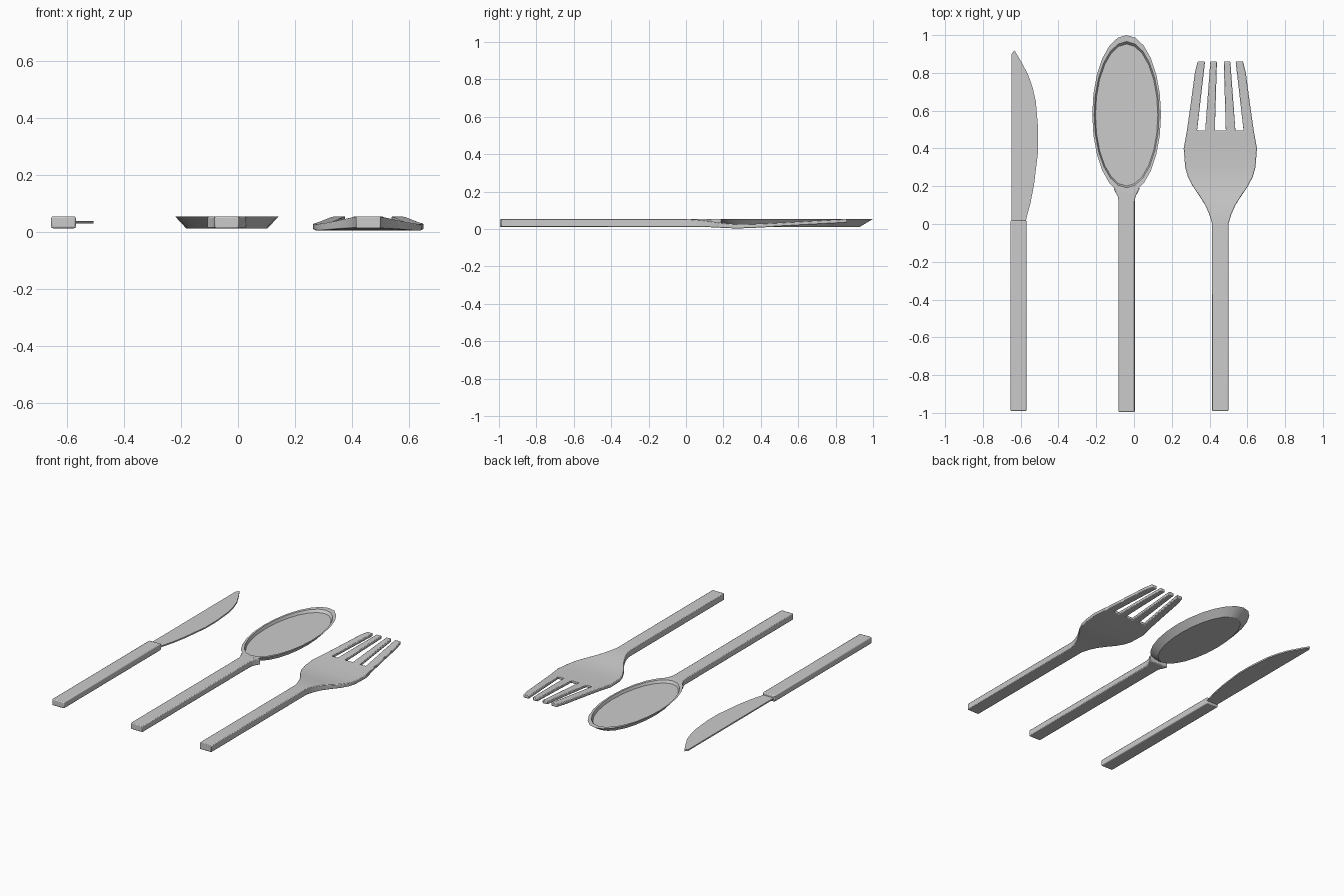
import bpy, bmesh, math

if "Cube" in bpy.data.objects:
    bpy.data.objects.remove(bpy.data.objects["Cube"])


def finish(bm, name, bevel=0.0, angle=30):
    bmesh.ops.recalc_face_normals(bm, faces=bm.faces)
    me = bpy.data.meshes.new(name)
    bm.to_mesh(me)
    bm.free()
    ob = bpy.data.objects.new(name, me)
    bpy.context.collection.objects.link(ob)
    if bevel:
        m = ob.modifiers.new("edge", "BEVEL")
        m.width, m.segments = bevel, 2
        m.limit_method, m.angle_limit = "ANGLE", math.radians(50)
    bpy.context.view_layer.objects.active = ob
    ob.select_set(True)
    bpy.ops.object.shade_smooth_by_angle(angle=math.radians(angle))
    ob.select_set(False)
    return ob


def slab(name, rows, split, bevel, solid_rows):
    """rows: (y, z_bottom, z_top, [x...]); past solid_rows only even cells are filled."""
    bm = bmesh.new()
    lo = [[bm.verts.new((x, y, a)) for x in xs] for y, a, b, xs in rows]
    hi = [[bm.verts.new((x, y, b)) for x in xs] for y, a, b, xs in rows]
    n = len(rows[0][3]) - 1
    cells = [(i, j) for i in range(len(rows) - 1) for j in range(n)
             if not split or i < solid_rows or j % 2 == 0]
    count = {}
    for i, j in cells:
        loop = [(i, j), (i, j + 1), (i + 1, j + 1), (i + 1, j)]
        for g in (lo, hi):
            bm.faces.new([g[p][q] for p, q in loop])
        for k in range(4):
            e = tuple(sorted((loop[k], loop[(k + 1) % 4])))
            count[e] = count.get(e, 0) + 1
    for (a, b), c in count.items():
        if c == 1:
            bm.faces.new((lo[a[0]][a[1]], lo[b[0]][b[1]], hi[b[0]][b[1]], hi[a[0]][a[1]]))
    loose = [v for v in bm.verts if not v.link_faces]
    bmesh.ops.delete(bm, geom=loose, context="VERTS")
    return finish(bm, name, bevel)


Z0, Z1, HW = 0.012, 0.054, 0.043

# Knife handle
kx = -0.612
slab("knife_handle", [(-0.99, Z0, Z1, [kx - HW, kx + HW]),
                      (0.018, Z0, Z1, [kx - HW, kx + HW])], False, 0.006, 0)

# Knife blade: thin extruded outline
outline = [(-0.648, 0.0), (-0.572, 0.0), (-0.57, 0.03), (-0.548, 0.11), (-0.529, 0.21),
           (-0.507, 0.39), (-0.507, 0.5), (-0.52, 0.65), (-0.536, 0.72), (-0.56, 0.79),
           (-0.6, 0.865), (-0.633, 0.92), (-0.648, 0.9)]
bm = bmesh.new()
face = bm.faces.new([bm.verts.new((x, y, 0.028)) for x, y in outline])
ext = bmesh.ops.extrude_face_region(bm, geom=[face], use_keep_orig=True)
for v in ext["geom"]:
    if isinstance(v, bmesh.types.BMVert):
        v.co.z = 0.037
finish(bm, "knife_blade")

# Spoon handle with a flared neck
sx = -0.039
slab("spoon_handle", [(y, Z0, Z1 - 0.001, [sx - w, sx + w]) for y, w in
                      [(-0.995, HW), (0.12, HW), (0.145, 0.047), (0.17, 0.06), (0.19, 0.07)]],
     False, 0.005, 0)

# Spoon bowl: stacked ellipse rings (centre y, rx, ry, z)
rings = [(0.575, 0.143, 0.355, 0.012), (0.58, 0.182, 0.42, Z1),
         (0.579, 0.172, 0.387, Z1 - 0.001), (0.577, 0.165, 0.376, 0.036)]
N = 24
bm = bmesh.new()
loops = [[bm.verts.new((sx + rx * math.sin(2 * math.pi * k / N),
                        cy + ry * math.cos(2 * math.pi * k / N), z)) for k in range(N)]
         for cy, rx, ry, z in rings]
for a, b in zip(loops, loops[1:]):
    for k in range(N):
        m = (k + 1) % N
        bm.faces.new((a[k], a[m], b[m], b[k]))
bm.faces.new(loops[0])
bm.faces.new(loops[-1])
finish(bm, "spoon_bowl")

# Fork: one slab, split into four tines past the root row
fx = 0.457
root = [0.123, 0.080, 0.029]    # slot edges at the tine roots, as half offsets
tip = [0.081, 0.053, 0.018]     # slot edges at the tips


def fork_row(y, z0, z1, w):
    t = max(0.0, (y - 0.495) / 0.365)
    if y < 0.495:
        inner = [r * w / 0.177 for r in root]
    else:
        inner = [r + (e - r) * t for r, e in zip(root, tip)]
    half = [w] + inner
    return (y, z0, z1, [fx - h for h in half] + [fx + h for h in reversed(half)])


profile = [(-0.99, Z0, Z1, HW), (0.0, Z0, Z1, HW), (0.05, 0.012, 0.051, 0.058),
           (0.1, 0.011, 0.046, 0.080), (0.15, 0.009, 0.039, 0.112), (0.2, 0.006, 0.032, 0.146),
           (0.25, 0.004, 0.028, 0.172), (0.3, 0.004, 0.026, 0.186), (0.4, 0.008, 0.029, 0.194),
           (0.495, 0.014, 0.034, 0.177), (0.65, 0.023, 0.043, 0.155), (0.8, 0.031, 0.051, 0.135),
           (0.86, 0.034, 0.054, 0.120)]
slab("fork", [fork_row(*p) for p in profile], True, 0.004, 9)
